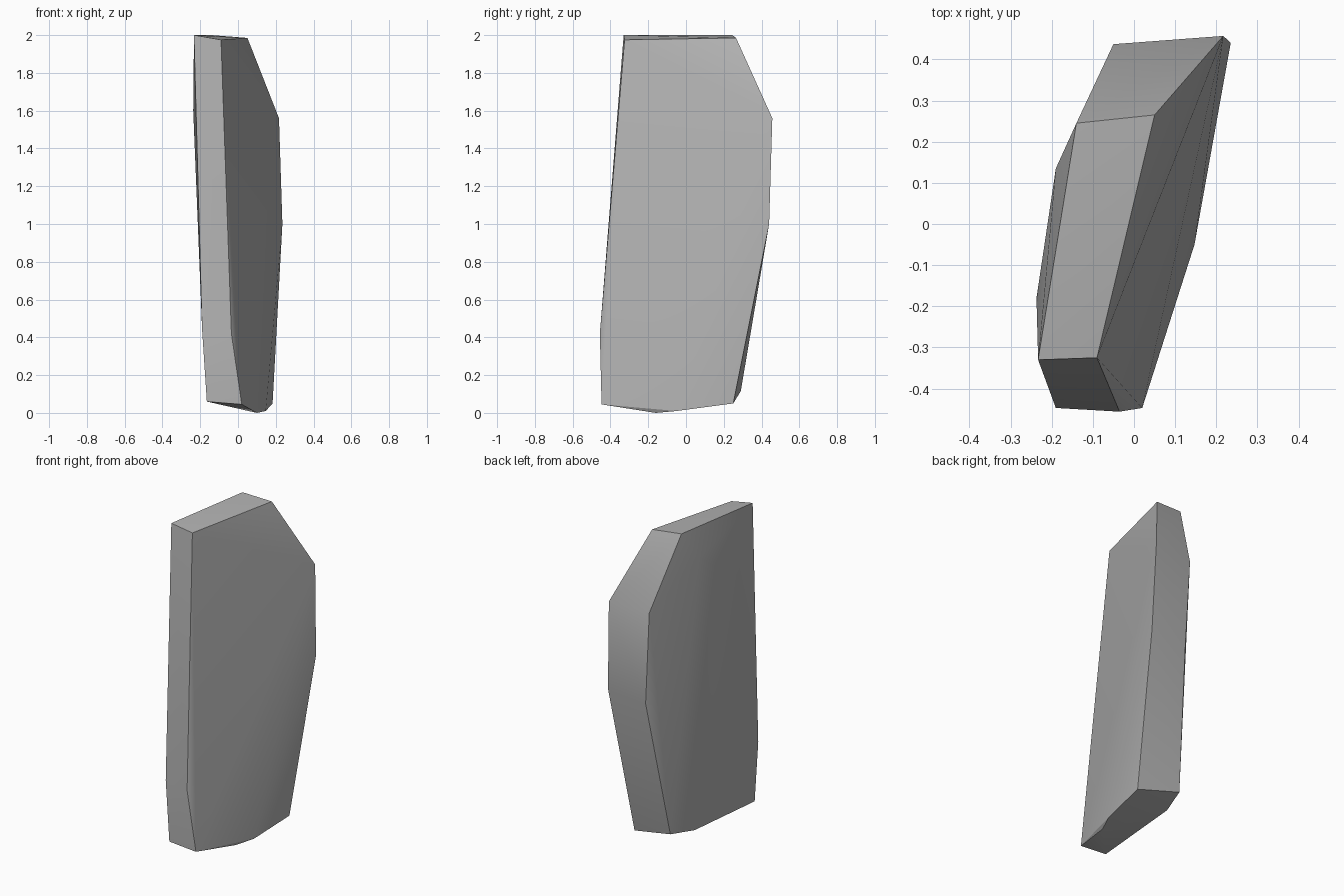
import bpy
import bmesh
import math

default_cube = bpy.data.objects.get("Cube")
if default_cube:
    bpy.data.objects.remove(default_cube, do_unlink=True)


def make_material(name, color):
    material = bpy.data.materials.new(name)
    material.use_nodes = True
    material.diffuse_color = color
    material.node_tree.nodes["Principled BSDF"].inputs["Base Color"].default_value = color
    return material


# Outline of the broad left face
left_outline = [
    (-0.09, -0.325, 1.975), (0.05, 0.265, 1.985), (0.217, 0.457, 1.56),
    (0.235, 0.44, 1.0), (0.183, 0.25, 0.05), (0.147, -0.05, 0.01),
    (0.1, -0.16, 0), (0.02, -0.447, 0.045),
]

# Outline of the broad right face
right_outline = [
    (-0.233, -0.33, 2), (-0.14, 0.245, 2), (-0.05, 0.437, 1.55),
    (-0.02, 0.43, 0.97), (-0.094, 0.29, 0.115), (-0.145, 0.12, 0.09),
    (-0.165, -0.447, 0.06), (-0.19, -0.447, 0.44),
]

# Chamfer points on the right face and the bulge of the front edge
right_chamfer = [(-0.19, 0.135, 1.82), (-0.237, -0.18, 1.6)]
front_bulge = [(-0.035, -0.456, 0.42)]


def build_stone(name, points, material):
    """Wrap the outlines in one faceted, convex skin."""
    bm = bmesh.new()
    for point in points:
        bm.verts.new(point)
    bmesh.ops.convex_hull(bm, input=bm.verts[:])
    loose = [v for v in bm.verts if not v.link_faces]
    bmesh.ops.delete(bm, geom=loose, context='VERTS')
    bmesh.ops.dissolve_limit(bm, angle_limit=math.radians(1),
                             verts=bm.verts[:], edges=bm.edges[:])
    bmesh.ops.recalc_face_normals(bm, faces=bm.faces[:])
    mesh = bpy.data.meshes.new(name)
    bm.to_mesh(mesh)
    bm.free()
    mesh.materials.append(material)
    stone = bpy.data.objects.new(name, mesh)
    bpy.context.collection.objects.link(stone)
    return stone


stone_grey = make_material("stone grey", (0.45, 0.45, 0.45, 1))
stone = build_stone("standing_stone",
                    left_outline + right_outline + right_chamfer + front_bulge,
                    stone_grey)

# Soft facets with crisp main edges
bpy.ops.object.select_all(action='DESELECT')
stone.select_set(True)
bpy.context.view_layer.objects.active = stone
bpy.ops.object.shade_smooth_by_angle(angle=math.radians(30))
